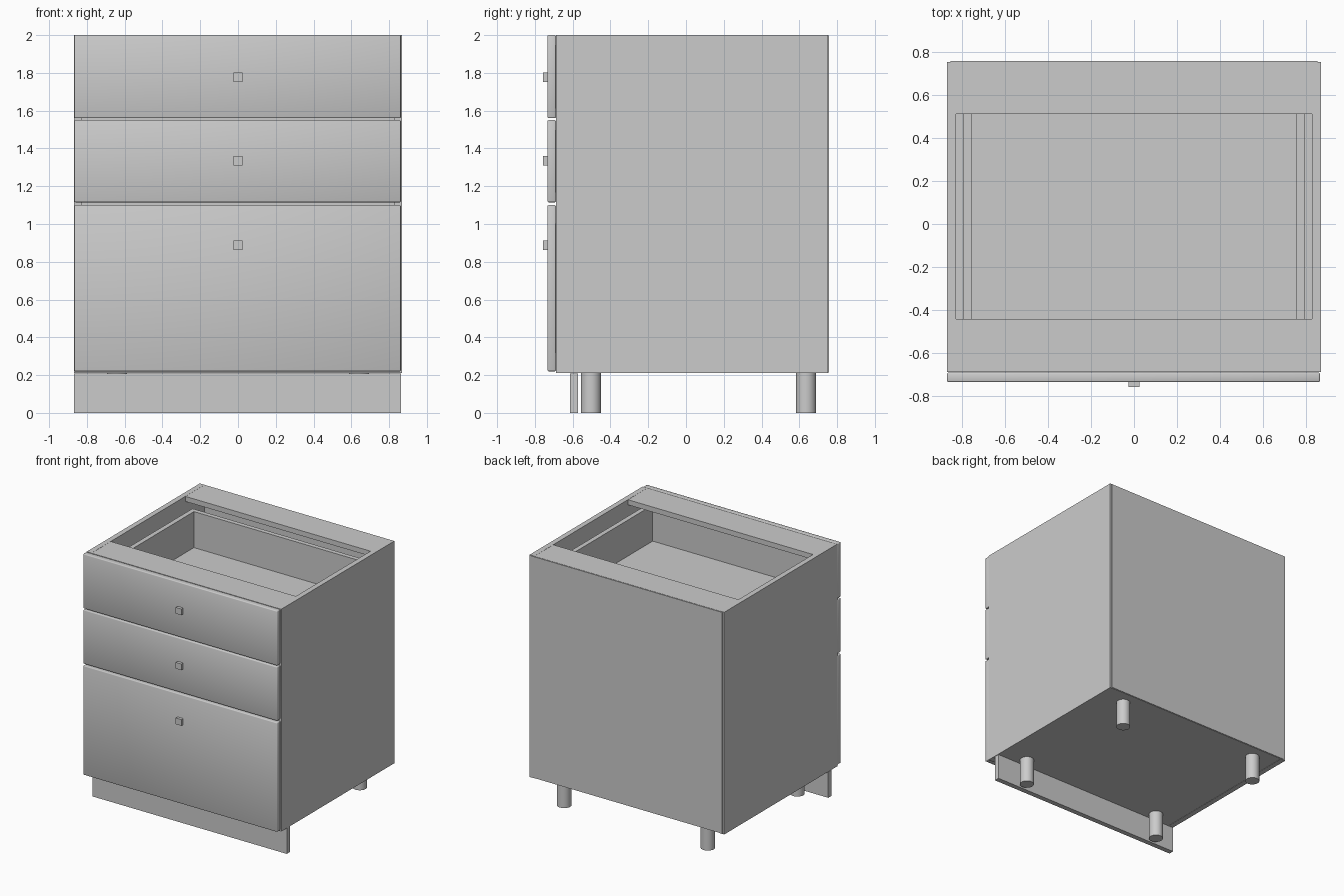
import bpy

cube = bpy.data.objects.get("Cube")
if cube:
    bpy.data.objects.remove(cube, do_unlink=True)

GREY = (0.6, 0.6, 0.6, 1)
mat = bpy.data.materials.new("light grey")
mat.use_nodes = True
mat.diffuse_color = GREY
mat.node_tree.nodes["Principled BSDF"].inputs["Base Color"].default_value = GREY


def box(name, x, y, z, bevel=0):
    """Box spanning three (low, high) ranges; a bevelled box is softly shaded."""
    bpy.ops.mesh.primitive_cube_add(size=1, location=[(a + b) / 2 for a, b in (x, y, z)])
    ob = bpy.context.object
    ob.name = name
    ob.scale = [b - a for a, b in (x, y, z)]
    bpy.ops.object.transform_apply(location=False, rotation=False, scale=True)
    ob.data.materials.append(mat)
    if bevel:
        mod = ob.modifiers.new("soft edge", "BEVEL")
        mod.width = bevel
        mod.segments = 2
        bpy.ops.object.shade_smooth()
    return ob


W, T = 0.867, 0.042            # half width, board thickness
IN = W - T                     # inside face of the side boards
FRONT, BACK = -0.687, 0.752    # carcass depth
FLOOR, TOP = 0.21, 2.0

# Carcass
for side, s in (("left", 1), ("right", -1)):
    box(side + "_side", sorted((s * IN, s * W)), (FRONT, BACK), (FLOOR, TOP))
box("bottom_board", (-IN, IN), (FRONT, BACK), (FLOOR + 0.002, FLOOR + T))
box("front_rail", (-IN, IN), (FRONT, -0.44), (TOP - T, TOP - 0.001))
box("back_rail", (-IN, IN), (0.51, BACK), (TOP - T, TOP - 0.001))
box("back_panel", (-0.852, 0.852), (BACK, 0.757), (FLOOR + 0.005, TOP - 0.003))

# Drawers: front, knob and open box behind (front bottom, front top, knob height, box height)
drawers = {
    "top": (1.56, 2.0, 1.778, 0.32),
    "middle": (1.115, 1.55, 1.335, 0.32),
    "lower": (0.22, 1.10, 0.887, 0.60),
}
for name, (z0, z1, knob, height) in drawers.items():
    box(name + "_drawer_front", (-W, W - 0.005), (-0.733, FRONT - 0.002), (z0, z1), 0.006)
    box(name + "_knob", (-0.025, 0.025), (-0.757, -0.733), (knob - 0.025, knob + 0.025))
    low = z0 + 0.015
    high = low + height
    for side, s in (("left", 1), ("right", -1)):
        box(f"{name}_drawer_{side}_wall", sorted((s * 0.752, s * 0.79)), (FRONT, 0.55), (low, high))
    box(name + "_drawer_back_wall", (-0.752, 0.752), (0.513, 0.55), (low, high))
    box(name + "_drawer_inner_front", (-0.752, 0.752), (FRONT, -0.65), (low, high))
    box(name + "_drawer_base", (-0.752, 0.752), (-0.65, 0.513), (low, low + 0.03))

# Plinth and legs
box("plinth", (-W, W - 0.003), (-0.613, -0.572), (0, FLOOR - 0.002))
for side, x in (("left", 0.64), ("right", -0.64)):
    for end, y in (("front", -0.503), ("back", 0.636)):
        bpy.ops.mesh.primitive_cylinder_add(vertices=32, radius=0.053, depth=FLOOR + 0.002,
                                            location=(x, y, FLOOR / 2 + 0.001))
        leg = bpy.context.object
        leg.name = f"{end}_{side}_leg"
        leg.data.materials.append(mat)
        bpy.ops.object.shade_smooth_by_angle()
